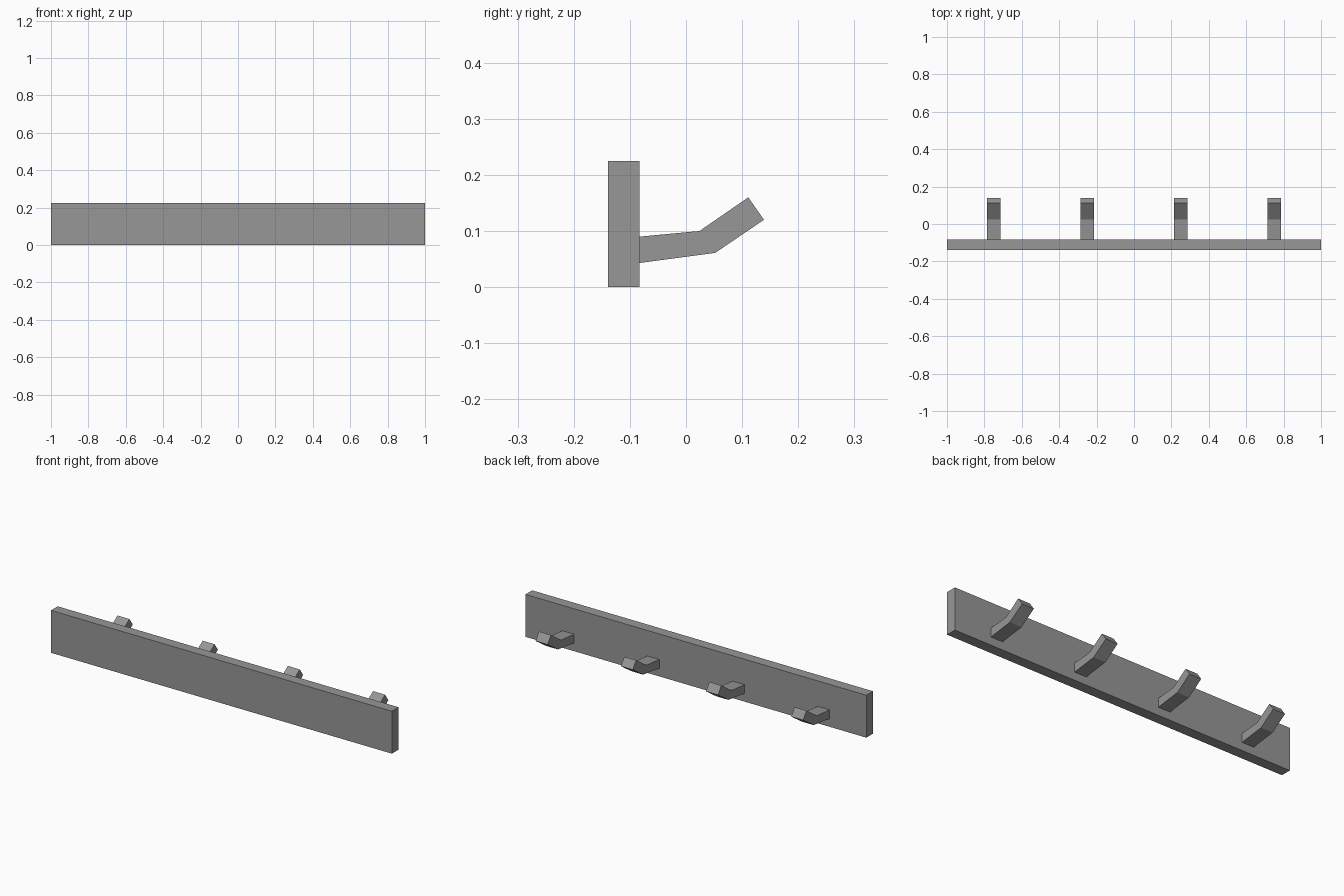
import bpy
import bmesh

cube = bpy.data.objects.get("Cube")
if cube:
    bpy.data.objects.remove(cube, do_unlink=True)

grey = bpy.data.materials.new("mid_grey")
grey.use_nodes = True
colour = (0.31, 0.31, 0.31, 1)
grey.diffuse_color = colour
grey.node_tree.nodes["Principled BSDF"].inputs["Base Color"].default_value = colour


def extrude_profile(name, profile, x_centre, width):
    """Extrude a closed (y, z) profile along x."""
    bm = bmesh.new()
    face = bm.faces.new([bm.verts.new((x_centre - width / 2, y, z)) for y, z in profile])
    result = bmesh.ops.extrude_face_region(bm, geom=[face])
    verts = [v for v in result["geom"] if isinstance(v, bmesh.types.BMVert)]
    bmesh.ops.translate(bm, verts=verts, vec=(width, 0, 0))
    bmesh.ops.recalc_face_normals(bm, faces=bm.faces)
    mesh = bpy.data.meshes.new(name)
    bm.to_mesh(mesh)
    bm.free()
    mesh.materials.append(grey)
    obj = bpy.data.objects.new(name, mesh)
    bpy.context.collection.objects.link(obj)
    return obj


# Long backing board
front, back, height = -0.139, -0.083, 0.225
extrude_profile("backing_board", [(front, 0), (back, 0), (back, height), (front, height)], 0, 2)

# Four bent pegs, evenly spaced
peg = [(back, 0.043), (0.052, 0.061), (0.139, 0.12),
       (0.111, 0.16), (0.024, 0.1), (back, 0.09)]
for i in range(4):
    extrude_profile(f"coat_peg_{i + 1}", peg, -0.75 + 0.5 * i, 0.07)
